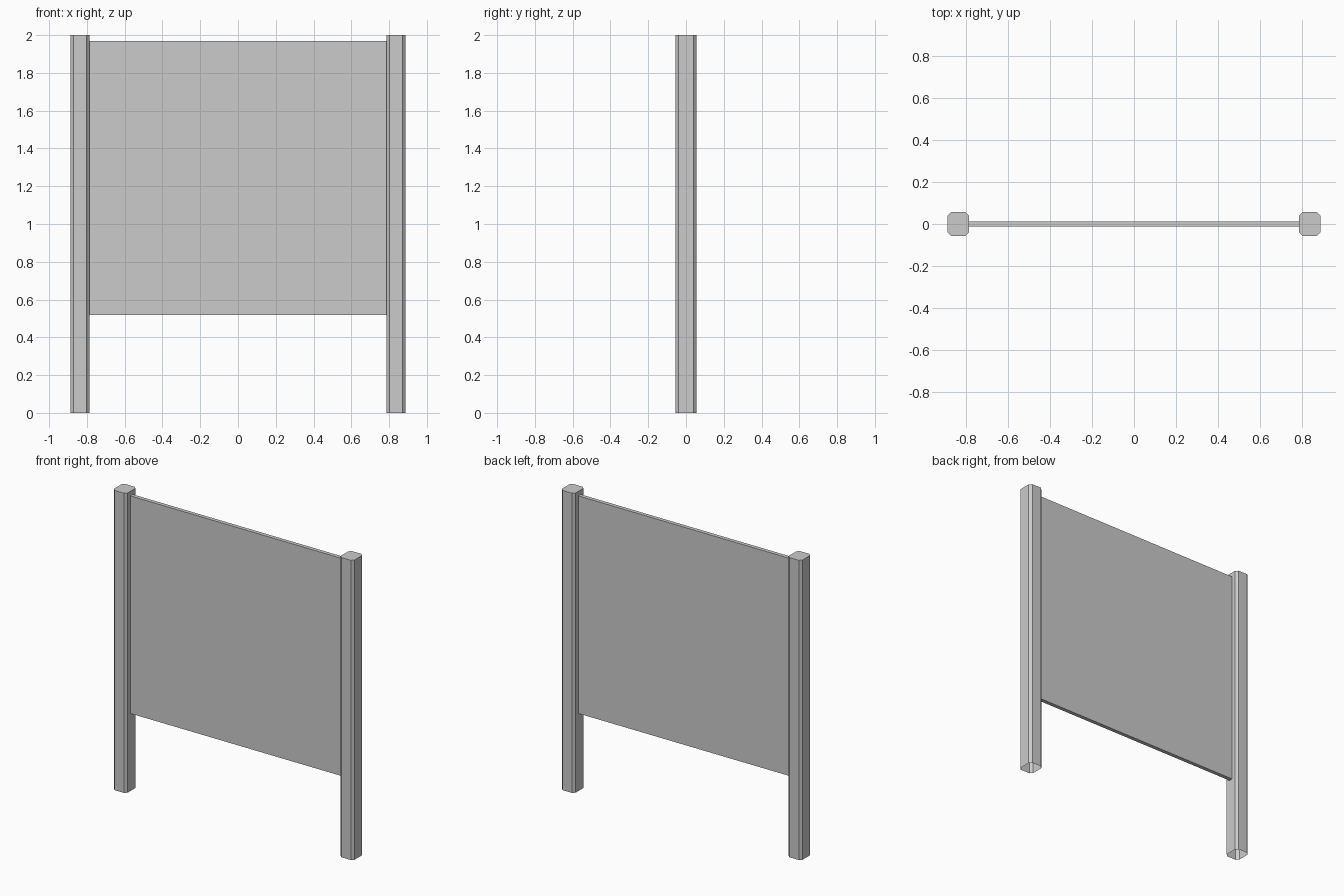
import bpy
import bmesh

cube = bpy.data.objects.get("Cube")
if cube:
    bpy.data.objects.remove(cube, do_unlink=True)

grey = bpy.data.materials.new("light_grey")
grey.use_nodes = True
colour = (0.6, 0.6, 0.6, 1)
grey.diffuse_color = colour
grey.node_tree.nodes["Principled BSDF"].inputs["Base Color"].default_value = colour


def add_object(name, bm):
    bmesh.ops.recalc_face_normals(bm, faces=bm.faces)
    mesh = bpy.data.meshes.new(name)
    bm.to_mesh(mesh)
    bm.free()
    mesh.materials.append(grey)
    obj = bpy.data.objects.new(name, mesh)
    bpy.context.collection.objects.link(obj)
    return obj


def post(name, x, half_x=0.051, half_y=0.056, cut=0.016, height=2.0):
    """Chamfered hollow post, capped on top and open at the foot."""
    bm = bmesh.new()
    outline = []
    for sx, sy in ((1, 1), (-1, 1), (-1, -1), (1, -1)):
        corner = [(sx * half_x, sy * (half_y - cut)), (sx * (half_x - cut), sy * half_y)]
        outline += corner if sx == sy else corner[::-1]
    ring = [bm.verts.new((x + px, py, 0)) for px, py in outline]
    foot = bm.faces.new(ring)
    top = bmesh.ops.extrude_face_region(bm, geom=[foot], use_keep_orig=True)
    moved = [v for v in top["geom"] if isinstance(v, bmesh.types.BMVert)]
    bmesh.ops.translate(bm, verts=moved, vec=(0, 0, height))
    bmesh.ops.recalc_face_normals(bm, faces=bm.faces)
    low = [f for f in bm.faces if all(v.co.z < 0.01 for v in f.verts)]
    bmesh.ops.delete(bm, geom=low, context="FACES_ONLY")
    return add_object(name, bm)


# Upright posts
for side, name in ((1, "left_post"), (-1, "right_post")):
    post(name, side * 0.837)

# Flat board held between the posts
bm = bmesh.new()
bmesh.ops.create_cube(bm, size=1)
bmesh.ops.scale(bm, verts=bm.verts, vec=(1.576, 0.026, 1.452))
bmesh.ops.translate(bm, verts=bm.verts, vec=(0, 0, 1.244))
add_object("board", bm)
